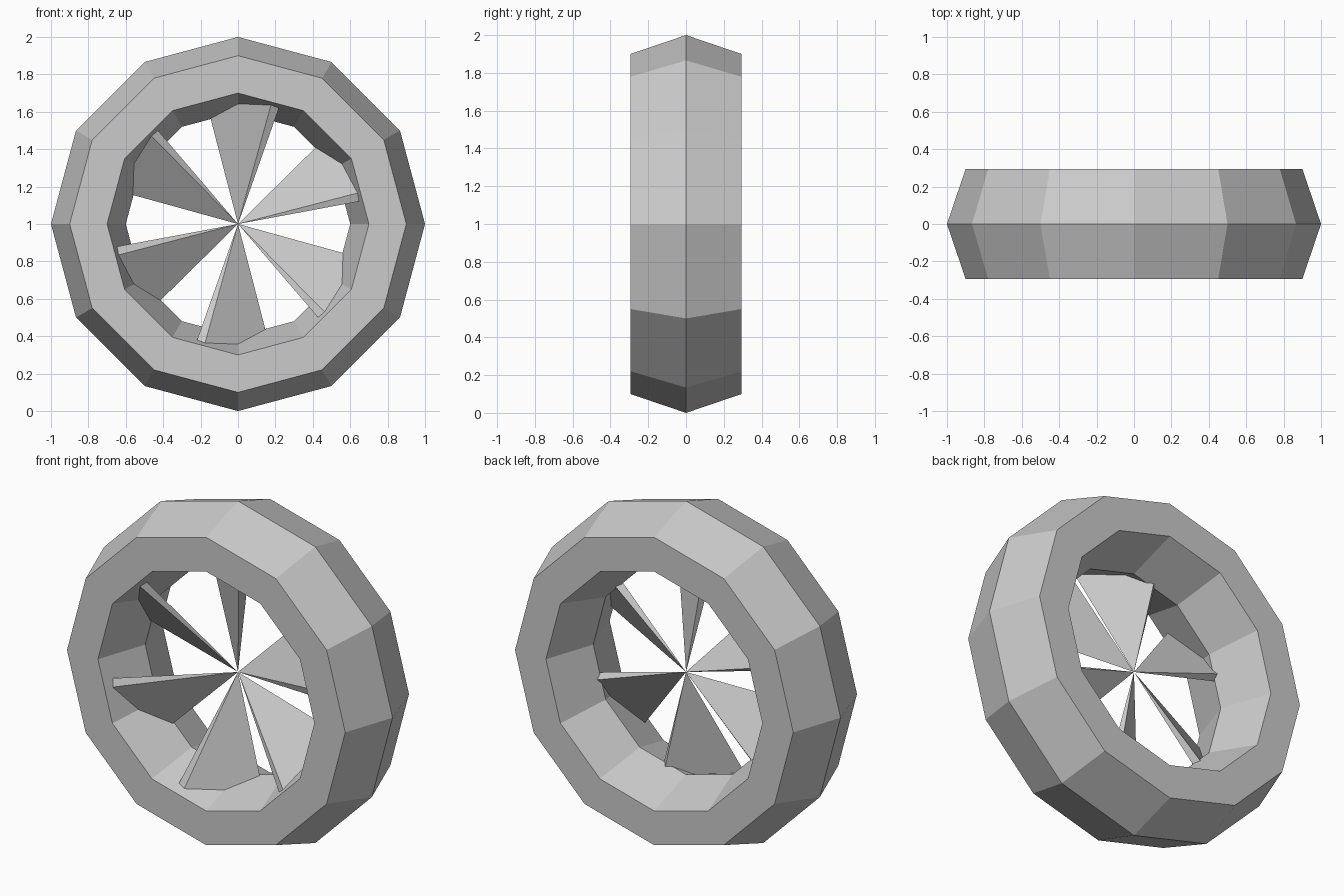
import bpy
from math import pi, radians

if "Cube" in bpy.data.objects:
    bpy.data.objects.remove(bpy.data.objects["Cube"])

HUB = (0, 0, 1)

# Rim: twelve-sided ring with a stretched hexagonal cross-section
bpy.ops.mesh.primitive_torus_add(major_segments=12, minor_segments=6,
                                 major_radius=0.8, minor_radius=0.2)
rim = bpy.context.object
rim.name = "wheel_rim"
rim.scale.z = 1.7
rim.location = HUB
rim.rotation_euler.x = pi / 2

# Blade: thin slanted pyramid, tip at the hub, outer end sunk into the rim
LENGTH = 0.72
section = [(0.277, -0.385), (0.353, -0.374), (-0.205, 0.04), (-0.26, -0.015)]
verts = [(0, 0, 0)] + [(x * LENGTH, y * LENGTH, LENGTH) for x, y in section]
faces = [(0, 2, 1), (0, 3, 2), (0, 4, 3), (0, 1, 4), (1, 2, 3, 4)]
blade_mesh = bpy.data.meshes.new("blade")
blade_mesh.from_pydata(verts, [], faces)

# Six blades spaced evenly around the hub
for i in range(6):
    blade = bpy.data.objects.new(f"blade_{i + 1}", blade_mesh)
    blade.location = HUB
    blade.rotation_euler.y = radians(60 * i)
    bpy.context.collection.objects.link(blade)
